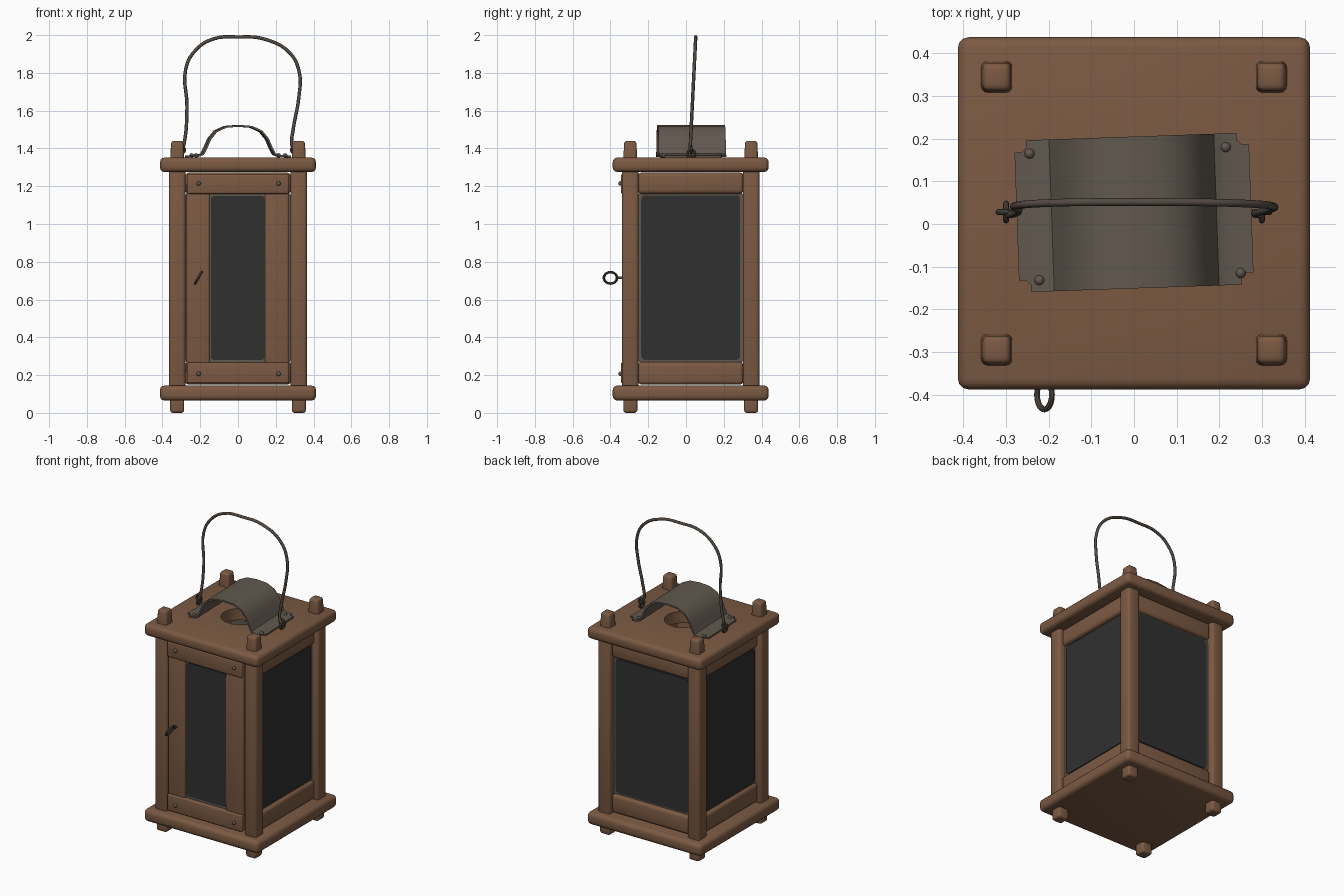
import bpy, bmesh
from math import radians, pi
from mathutils import Matrix, Vector

cube = bpy.data.objects.get("Cube")
if cube:
    bpy.data.objects.remove(cube, do_unlink=True)


def material(name, rgb):
    m = bpy.data.materials.new(name)
    m.use_nodes = True
    m.diffuse_color = (*rgb, 1)
    m.node_tree.nodes["Principled BSDF"].inputs["Base Color"].default_value = (*rgb, 1)
    return m


WOOD = material("brown wood", (0.2, 0.102, 0.056))
METAL = material("dull metal", (0.12, 0.098, 0.078))
WIRE = material("dark iron", (0.09, 0.07, 0.055))
GLASS = material("dark glass", (0.03, 0.03, 0.03))
CY = 0.025  # depth centre of the lantern body


def finish(ob):
    bpy.ops.object.select_all(action="DESELECT")
    bpy.context.view_layer.objects.active = ob
    ob.select_set(True)
    for mod in list(ob.modifiers):
        bpy.ops.object.modifier_apply(modifier=mod.name)
    bpy.ops.object.shade_smooth_by_angle(angle=radians(40))
    return ob


def to_object(name, bm, mat):
    bmesh.ops.recalc_face_normals(bm, faces=bm.faces)
    me = bpy.data.meshes.new(name)
    bm.to_mesh(me)
    bm.free()
    ob = bpy.data.objects.new(name, me)
    bpy.context.collection.objects.link(ob)
    me.materials.append(mat)
    return ob


def box(name, lo, hi, mat=WOOD, bevel=0.012, taper=1.0, flat_axis=None):
    """Rounded block; flat_axis rounds only the edges along that axis."""
    lo, hi = Vector(lo), Vector(hi)
    bm = bmesh.new()
    bmesh.ops.create_cube(bm, size=1)
    for v in bm.verts:
        if v.co.z > 0:
            v.co.x *= taper
            v.co.y *= taper
        v.co = (lo + hi) / 2 + v.co * (hi - lo)
    edges = list(bm.edges)
    if flat_axis is not None:
        edges = [e for e in edges
                 if abs((e.verts[0].co - e.verts[1].co).normalized()[flat_axis]) > 0.9]
    bmesh.ops.bevel(bm, geom=edges, offset=bevel, segments=3, profile=0.5, affect="EDGES")
    return finish(to_object(name, bm, mat))


def wire(name, points, radius, mat=WIRE):
    cu = bpy.data.curves.new(name, "CURVE")
    cu.dimensions = "3D"
    cu.bevel_depth, cu.bevel_resolution, cu.resolution_u = radius, 2, 5
    cu.use_fill_caps = True
    sp = cu.splines.new("BEZIER")
    sp.bezier_points.add(len(points) - 1)
    for bp, p in zip(sp.bezier_points, points):
        bp.co = p
        bp.handle_left_type = bp.handle_right_type = "AUTO"
    ob = bpy.data.objects.new(name, cu)
    bpy.context.collection.objects.link(ob)
    cu.materials.append(mat)
    return ob


def ring(name, loc, major, minor, rot):
    bpy.ops.mesh.primitive_torus_add(location=loc, rotation=rot, major_radius=major,
                                     minor_radius=minor, major_segments=20, minor_segments=8)
    ob = bpy.context.object
    ob.name = name
    ob.data.materials.append(WIRE)
    return finish(ob)


def rivet(name, loc, rot=(0, 0, 0)):
    bpy.ops.mesh.primitive_uv_sphere_add(segments=12, ring_count=8, radius=0.012,
                                         location=loc, rotation=rot)
    ob = bpy.context.object
    ob.name = name
    ob.data.materials.append(METAL)
    return finish(ob)


# Base and roof boards
box("base_board", (-0.413, CY - 0.413, 0.065), (0.413, CY + 0.413, 0.145), bevel=0.025)
roof = box("roof_board", (-0.413, CY - 0.413, 1.275), (0.413, CY + 0.413, 1.352), bevel=0.025)

# Round smoke hole through the roof
bpy.ops.mesh.primitive_cylinder_add(vertices=32, radius=0.115, depth=0.4, location=(0, CY, 1.31))
cutter = bpy.context.object
cut = roof.modifiers.new("hole", "BOOLEAN")
cut.operation, cut.object, cut.solver = "DIFFERENCE", cutter, "EXACT"
finish(roof)
bpy.data.objects.remove(cutter, do_unlink=True)

# Corner posts with tenons through both boards
for sx, side in ((1, "left"), (-1, "right")):
    for sy, end in ((-1, "front"), (1, "back")):
        x, y = sx * 0.322, CY + sy * 0.32
        name = f"{end}_{side}"
        for part, half, z0, z1, bev, tap in (
                ("post", 0.044, 0.13, 1.29, 0.018, 1.0),
                ("foot", 0.037, 0.0, 0.1, 0.014, 1.0),
                ("tenon", 0.039, 1.3, 1.44, 0.014, 0.82)):
            box(f"{name}_{part}", (x - half, y - half, z0), (x + half, y + half, z1),
                bevel=bev, taper=tap)

# Side and back panels: rails, metal edging and glass, built facing -y then turned
for name, turn in (("left", pi / 2), ("back", pi), ("right", -pi / 2)):
    parts = [
        box(f"{name}_lower_rail", (-0.28, -0.345, 0.15), (0.28, -0.29, 0.27), bevel=0.02),
        box(f"{name}_upper_rail", (-0.28, -0.345, 1.16), (0.28, -0.29, 1.272), bevel=0.02),
        box(f"{name}_glass_edging", (-0.278, -0.322, 0.262), (0.278, -0.302, 1.168), METAL,
            bevel=0.02, flat_axis=1),
        box(f"{name}_glass", (-0.262, -0.327, 0.28), (0.262, -0.307, 1.152), GLASS,
            bevel=0.022, flat_axis=1),
    ]
    for ob in parts:
        ob.data.transform(Matrix.Translation((0, CY, 0)) @ Matrix.Rotation(turn, 4, "Z"))

# Front door
box("door_lower_rail", (-0.27, -0.345, 0.157), (0.268, -0.29, 0.266), bevel=0.008)
box("door_upper_rail", (-0.27, -0.345, 1.16), (0.268, -0.29, 1.262), bevel=0.008)
box("door_right_stile", (-0.272, -0.334, 0.2), (-0.15, -0.285, 1.22), bevel=0.01)
box("door_left_stile", (0.142, -0.334, 0.2), (0.268, -0.285, 1.22), bevel=0.01)
box("door_glass_edging", (-0.158, -0.322, 0.262), (0.152, -0.3, 1.165), METAL,
    bevel=0.015, flat_axis=1)
box("door_glass", (-0.143, -0.326, 0.28), (0.14, -0.306, 1.148), GLASS, bevel=0.015, flat_axis=1)
for x in (-0.208, 0.215):
    for z in (0.207, 1.215):
        rivet(f"door_pin_{x}_{z}", (x, -0.347, z), (pi / 2, 0, 0))

# Door pull
ring("door_pull_ring", (-0.21, -0.4, 0.715), 0.035, 0.007, (0, radians(120), 0))
wire("door_pull_shank", [(-0.21, -0.368, 0.715), (-0.21, -0.32, 0.715)], 0.007)

# Bent metal smoke guard over the hole
half = [(0.275, 1.358), (0.215, 1.36), (0.19, 1.37), (0.172, 1.405), (0.153, 1.45),
        (0.12, 1.49), (0.07, 1.514)]
profile = [(-x, z) for x, z in half] + [(0, 1.52)] + half[::-1]
bm = bmesh.new()
rows = [[bm.verts.new((x, y, z)) for x, z in profile] for y in (-0.178, 0.178)]
for i in range(len(profile) - 1):
    bm.faces.new((rows[0][i], rows[0][i + 1], rows[1][i + 1], rows[1][i]))
corners = [r[i] for r in rows for i in (0, -1)]
bmesh.ops.bevel(bm, geom=corners, offset=0.028, segments=3, affect="VERTICES")
bm.transform(Matrix.Translation((0, 0.027, 0)) @ Matrix.Rotation(radians(2), 4, "Z"))
guard = to_object("smoke_guard", bm, METAL)
solid = guard.modifiers.new("thickness", "SOLIDIFY")
solid.thickness, solid.offset = 0.01, 0
finish(guard)
for i, (x, y) in enumerate(((-0.245, 0.165), (0.215, 0.18), (-0.222, -0.132), (0.25, -0.115))):
    rivet(f"guard_rivet_{i + 1}", (x, y, 1.363))

# Wire carrying handle and the eyes that hold it
path = [(-0.3, 1.385), (-0.287, 1.42), (-0.27, 1.62), (-0.277, 1.82), (-0.225, 1.92),
        (-0.13, 1.98), (0, 1.99), (0.14, 1.979), (0.275, 1.905), (0.325, 1.8), (0.322, 1.67),
        (0.292, 1.5), (0.285, 1.42), (0.3, 1.385)]
wire("carrying_handle", [(x, 0.022 + 0.03 * max(0, z - 1.4) / 0.6, z) for x, z in path], 0.009)
for sx, side in ((1, "left"), (-1, "right")):
    ring(f"{side}_handle_eye", (sx * 0.3, 0.028, 1.372), 0.02, 0.007, (0, pi / 2, 0))
    ring(f"{side}_handle_hook", (sx * 0.3, 0.028, 1.392), 0.018, 0.007, (pi / 2, 0, 0))
